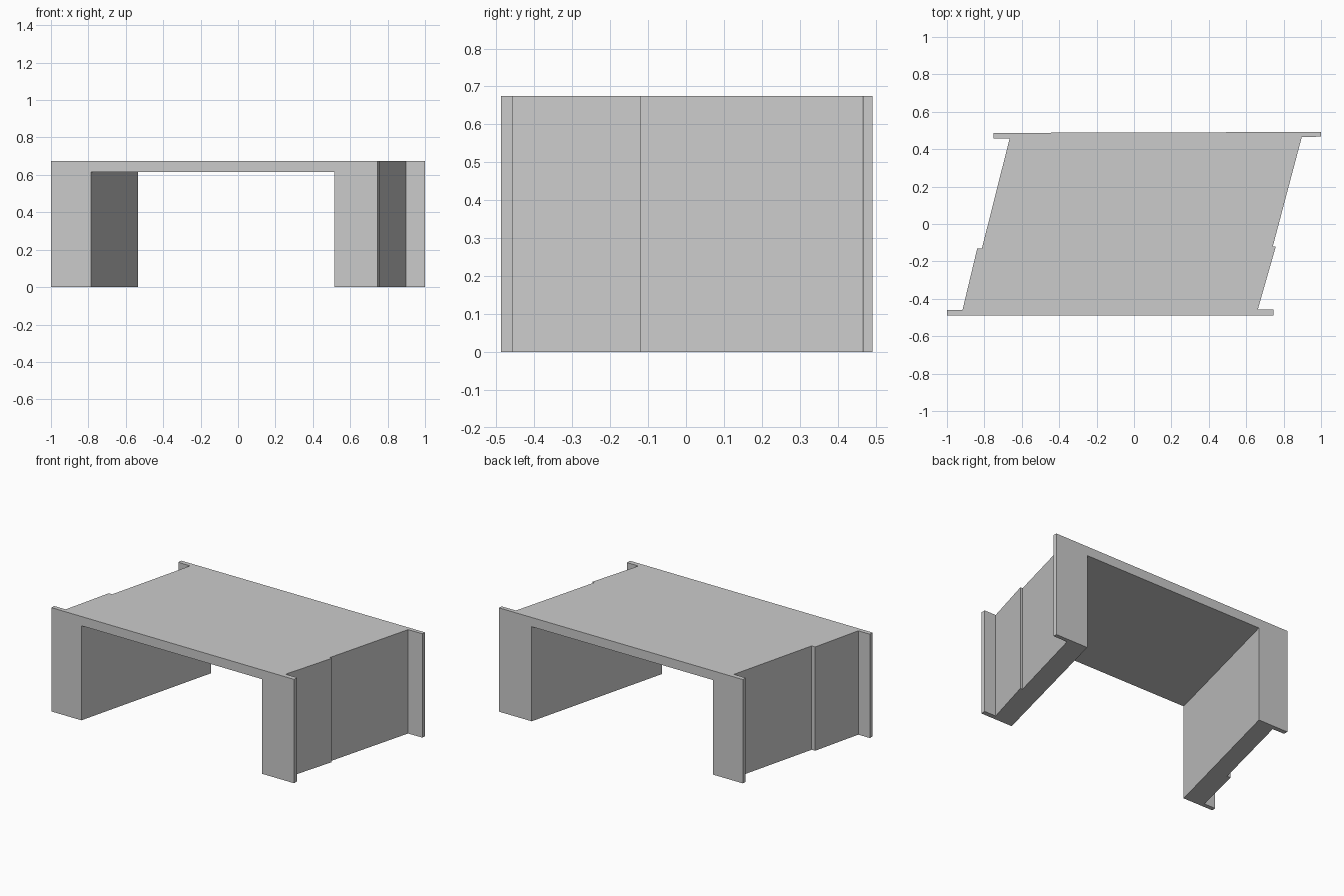
import bpy, bmesh

if "Cube" in bpy.data.objects:
    bpy.data.objects.remove(bpy.data.objects["Cube"])


def prism(name, outline, z0, z1):
    """Extrude a counter-clockwise plan outline from z0 to z1."""
    bm = bmesh.new()
    face = bm.faces.new([bm.verts.new((x, y, z0)) for x, y in outline])
    top = bmesh.ops.extrude_face_region(bm, geom=[face])["geom"]
    for v in top:
        if isinstance(v, bmesh.types.BMVert):
            v.co.z = z1
    bmesh.ops.recalc_face_normals(bm, faces=bm.faces)
    mesh = bpy.data.meshes.new(name)
    bm.to_mesh(mesh)
    bm.free()
    obj = bpy.data.objects.new(name, mesh)
    bpy.context.collection.objects.link(obj)
    return obj


# Skewed bridge block with end flanges and a small step in each side wall
right_side = [(0.745, -0.488), (0.745, -0.457), (0.662, -0.457), (0.758, -0.12),
              (0.742, -0.12), (0.897, 0.465), (1.0, 0.467), (1.0, 0.492)]
left_side = [(-0.75, 0.487), (-0.75, 0.458), (-0.665, 0.457), (-0.813, -0.13),
             (-0.838, -0.13), (-0.917, -0.46), (-1.0, -0.46), (-1.0, -0.488)]
bridge = prism("bridge_deck_and_abutments", right_side + left_side, 0, 0.675)

# Skewed passage cut through below the deck
slope = 0.25 / 0.978
shift = 0.7 * slope
mid_l, mid_r = -0.66, 0.64
opening = prism("passage_cutter",
                [(mid_l - shift, -0.7), (mid_r - shift, -0.7),
                 (mid_r + shift, 0.7), (mid_l + shift, 0.7)], -0.2, 0.615)
opening.hide_render = True
opening.hide_viewport = False
opening.display_type = 'WIRE'

cut = bridge.modifiers.new("passage", 'BOOLEAN')
cut.operation = 'DIFFERENCE'
cut.solver = 'EXACT'
cut.object = opening

# Bake the cut and discard the cutter
bpy.context.view_layer.objects.active = bridge
bridge.select_set(True)
bpy.ops.object.modifier_apply(modifier=cut.name)
bpy.data.objects.remove(opening)
